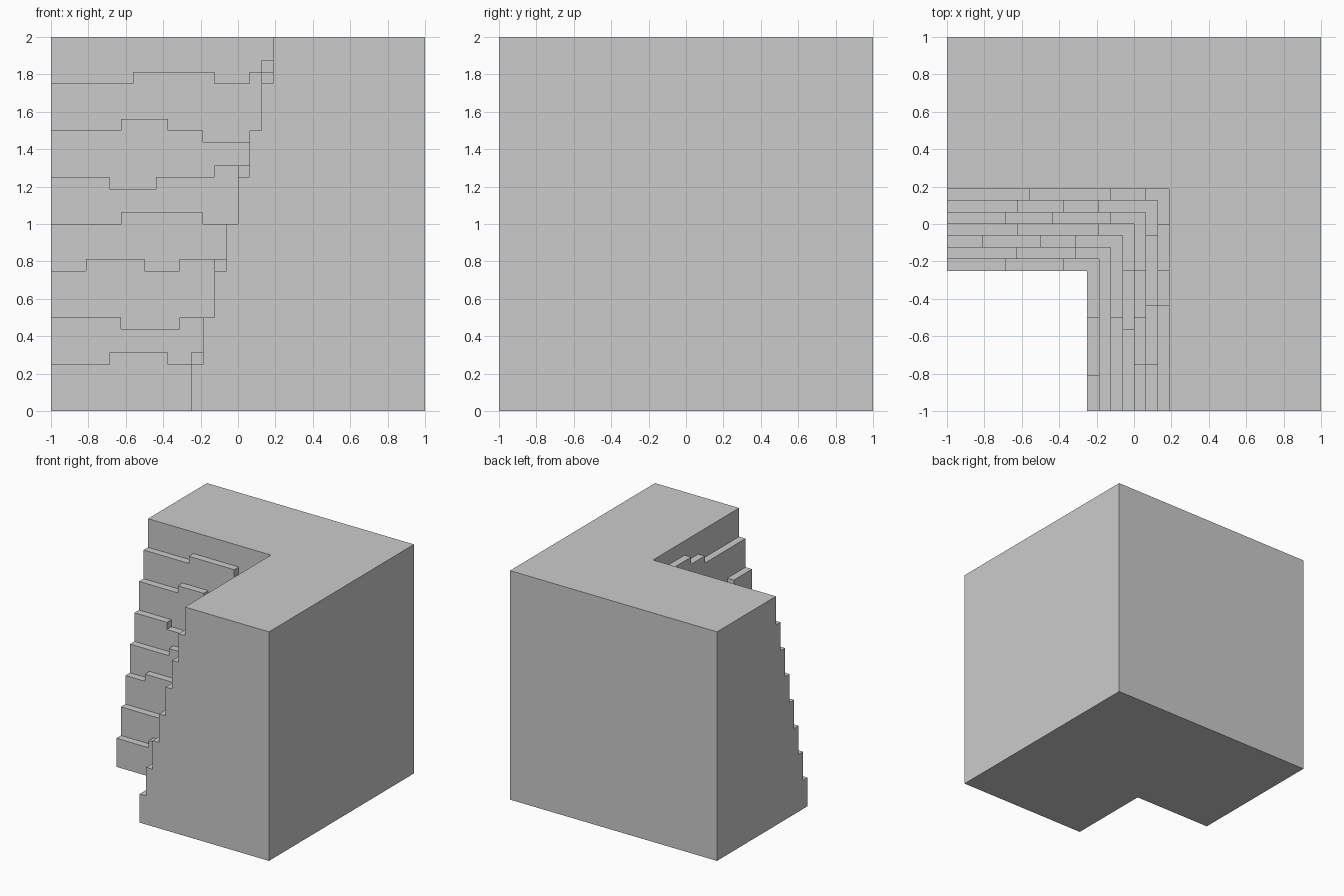
import bpy, bmesh, math
from mathutils import Vector

if "Cube" in bpy.data.objects:
    bpy.data.objects.remove(bpy.data.objects["Cube"])

N = 32            # the block is divided into 1/16-unit steps
U = 2 / N
EDGE = 12         # step index where the lowest ledge starts

# Ledge edges: (start step, height offset in steps) along each of the 7 ledges
BACK = [
    [(0, 0), (5, 1), (10, 0)],
    [(0, 0), (6, -1), (11, 0)],
    [(0, 0), (3, 1), (8, 0), (11, 1)],
    [(0, 0), (6, 1), (13, 0)],
    [(0, 0), (5, -1), (9, 0), (14, 1)],
    [(0, 0), (6, 1), (10, 0), (13, -1)],
    [(0, 0), (7, 1), (14, 0), (17, 1)],
]
WING = [
    [(0, 0), (3, 1), (8, 0)],
    [(0, 0)],
    [(0, 0), (8, 1)],
    [(0, 0), (7, -1), (12, 0)],
    [(0, 0), (4, -1), (8, 0), (12, 1)],
    [(0, 0), (4, -1), (9, 0), (15, -1)],
    [(0, 0), (9, 1), (12, 2), (16, 1)],
]


def height(x, y):
    """Height in steps of the column at cell x, y."""
    if not (0 <= x < N and 0 <= y < N):
        return 0
    kx, ky = x - EDGE, y - EDGE
    k = max(kx, ky)
    if k < 0:
        return 0
    if k >= len(BACK):
        return N
    ledge, pos = (BACK[k], x) if ky >= kx else (WING[k], y)
    return 4 * (k + 1) + [h for start, h in ledge if start <= pos][-1]


bm = bmesh.new()
cache = {}


def vert(p):
    p = tuple(p)
    if p not in cache:
        cache[p] = bm.verts.new((p[0] * U - 1, p[1] * U - 1, p[2] * U))
    return cache[p]


def quad(o, a, b):
    o, a, b = Vector(o), Vector(a), Vector(b)
    bm.faces.new([vert(o), vert(o + a), vert(o + a + b), vert(o + b)])


# Stepped cliff skin: top, bottom and exposed side faces only
X, Y, Z = (1, 0, 0), (0, 1, 0), (0, 0, 1)
for x in range(N):
    for y in range(N):
        h = height(x, y)
        if not h:
            continue
        quad((x, y, h), X, Y)
        quad((x, y, 0), Y, X)
        for z in range(height(x + 1, y), h):
            quad((x + 1, y, z), Y, Z)
        for z in range(height(x - 1, y), h):
            quad((x, y, z), Z, Y)
        for z in range(height(x, y + 1), h):
            quad((x, y + 1, z), Z, X)
        for z in range(height(x, y - 1), h):
            quad((x, y, z), X, Z)

# Merge coplanar cells into clean flat faces
bmesh.ops.dissolve_limit(bm, angle_limit=math.radians(1),
                         verts=bm.verts, edges=bm.edges)
mesh = bpy.data.meshes.new("cliff_inner_corner")
bm.to_mesh(mesh)
bm.free()
bpy.context.collection.objects.link(bpy.data.objects.new("cliff_inner_corner", mesh))
